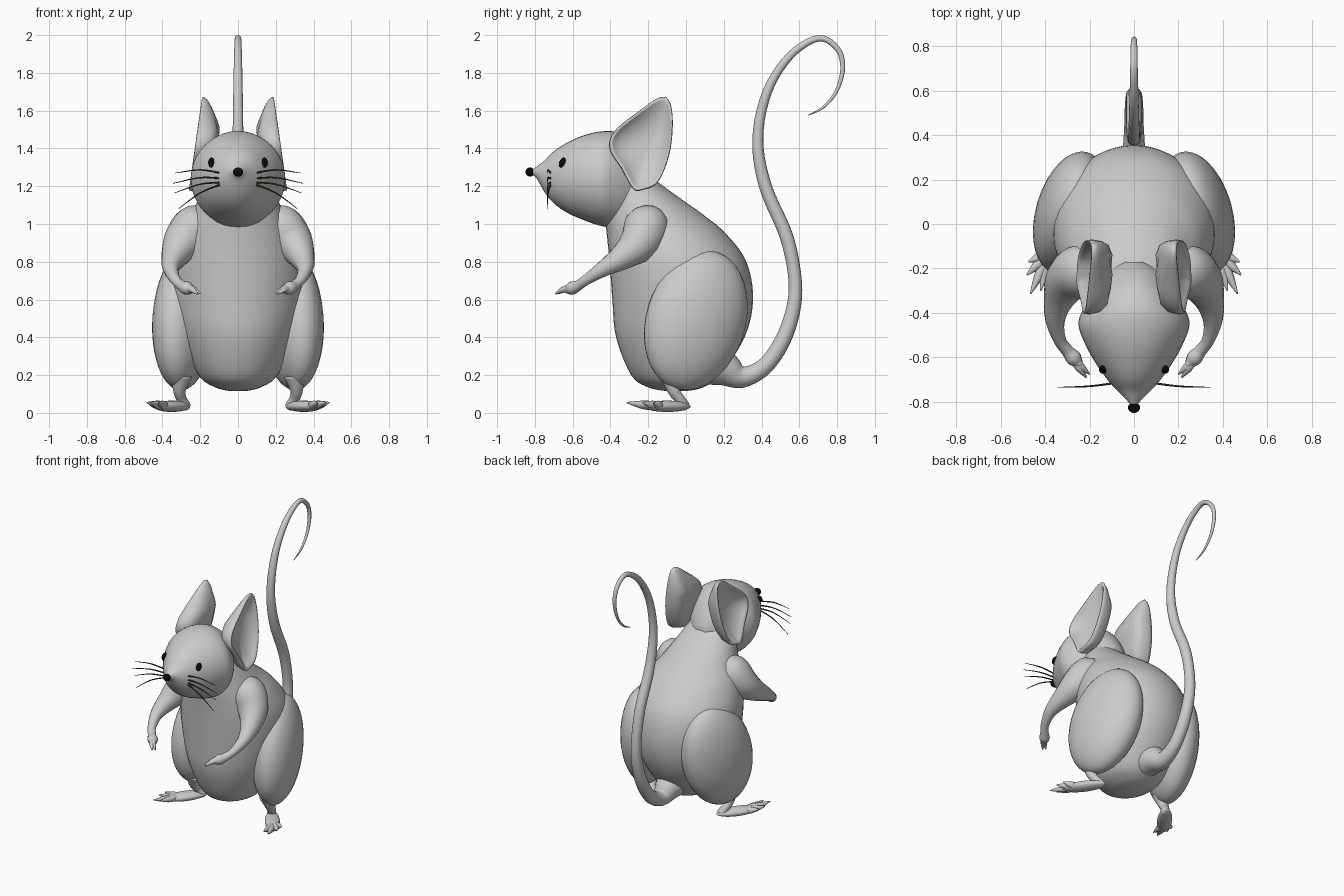
import bpy, bmesh
from math import sin, cos, pi, radians
from mathutils import Vector, Matrix, Euler

cube = bpy.data.objects.get("Cube")
if cube:
    bpy.data.objects.remove(cube)


def material(name, rgb):
    mat = bpy.data.materials.new(name)
    mat.use_nodes = True
    color = (*rgb, 1)
    mat.diffuse_color = color
    mat.node_tree.nodes["Principled BSDF"].inputs["Base Color"].default_value = color
    return mat


GREY = material("grey fur", (0.6, 0.6, 0.6))
BLACK = material("black", (0.003, 0.003, 0.003))
OLIVE = material("dark olive", (0.04, 0.035, 0.01))


def finish(name, bm, mat, mirror=False):
    """Turn a bmesh into a smooth object, optionally mirrored across x."""
    bmesh.ops.recalc_face_normals(bm, faces=bm.faces)
    mesh = bpy.data.meshes.new(name)
    bm.to_mesh(mesh)
    bm.free()
    mesh.materials.append(mat)
    mesh.shade_smooth()
    obj = bpy.data.objects.new(name, mesh)
    bpy.context.collection.objects.link(obj)
    if mirror:
        mod = obj.modifiers.new("Mirror", 'MIRROR')
        mod.use_mirror_merge = False
    return obj


def smooth_rows(rows, steps=5, closed=False):
    """Catmull-Rom interpolation through rows of numbers."""
    pts = [Vector(r) for r in rows]
    n = len(pts)

    def pick(i):
        return pts[i % n] if closed else pts[max(0, min(n - 1, i))]
    out = []
    for i in range(n if closed else n - 1):
        a, b, c, d = (pick(i + k) for k in (-1, 0, 1, 2))
        for s in range(steps):
            t = s / steps
            out.append(0.5 * (2 * b + (c - a) * t + (2 * a - 5 * b + 4 * c - d) * t ** 2
                              + (3 * b - a - 3 * c + d) * t ** 3))
    return out if closed else out + [pts[-1]]


def skin(bm, rings):
    """Bridge a list of equal closed rings and cap both ends."""
    loops = [[bm.verts.new(p) for p in ring] for ring in rings]
    n = len(loops[0])
    for a, b in zip(loops, loops[1:]):
        for i in range(n):
            j = (i + 1) % n
            bm.faces.new((a[i], a[j], b[j], b[i]))
    bm.faces.new(loops[0])
    bm.faces.new(loops[-1])


def loft(name, rows, along_y=False, sides=40):
    """Elliptical sections: (position, low edge, high edge, half width)."""
    rings = []
    for t, lo, hi, w in smooth_rows(rows):
        ring = []
        for k in range(sides):
            a = 2 * pi * k / sides
            v = (lo + hi) / 2 + (hi - lo) / 2 * sin(a)
            ring.append((w * cos(a), t, v) if along_y else (w * cos(a), v, t))
        rings.append(ring)
    bm = bmesh.new()
    skin(bm, rings)
    return finish(name, bm, GREY)


def tubes(name, paths, mat=GREY, mirror=True, sides=14):
    """Tapered tubes through (x, y, z, radius) points."""
    bm = bmesh.new()
    for path in paths:
        pts = smooth_rows(path)
        rings = []
        side = None
        for i, p in enumerate(pts):
            d = (pts[min(i + 1, len(pts) - 1)] - pts[max(i - 1, 0)]).to_3d().normalized()
            if side is None:
                side = d.orthogonal()
            side = (side - d * side.dot(d)).normalized()
            up = d.cross(side)
            rings.append([p.to_3d() + p[3] * (side * cos(2 * pi * k / sides) + up * sin(2 * pi * k / sides))
                          for k in range(sides)])
        skin(bm, rings)
    return finish(name, bm, mat, mirror)


def ellipsoid(name, center, radii, mat=GREY, mirror=True, tilt=0, turn=0):
    """Ellipsoid tilted about x, then turned about z."""
    bm = bmesh.new()
    m = (Matrix.Translation(center) @ Euler((radians(tilt), 0, radians(turn))).to_matrix().to_4x4()
         @ Matrix.Diagonal((*radii, 1)))
    bmesh.ops.create_uvsphere(bm, u_segments=32, v_segments=20, radius=1, matrix=m)
    return finish(name, bm, mat, mirror)


# Torso and head
loft("body", [(.115, -.1, 0, .04), (.135, -.2, .09, .12), (.2, -.29, .18, .21),
              (.4, -.37, .31, .305), (.6, -.39, .355, .355), (.8, -.405, .32, .36),
              (.95, -.42, .21, .31), (1.05, -.43, .09, .25), (1.15, -.42, -.05, .2),
              (1.25, -.4, -.18, .15), (1.33, -.4, -.22, .12)])
loft("head", [(-.82, 1.265, 1.285, .01), (-.79, 1.24, 1.305, .035), (-.75, 1.17, 1.335, .075),
              (-.7, 1.11, 1.385, .12), (-.63, 1.06, 1.43, .17), (-.54, 1.02, 1.47, .22),
              (-.45, .99, 1.49, .25), (-.37, .98, 1.487, .222), (-.28, 1, 1.44, .165),
              (-.21, 1.08, 1.35, .11), (-.17, 1.17, 1.27, .04)], along_y=True)

# Cupped ears, opening to the sides and thinning towards the tip
rim = smooth_rows([(-.405, 1.4), (-.38, 1.49), (-.26, 1.59), (-.14, 1.67), (-.085, 1.645),
                   (-.07, 1.52), (-.09, 1.36), (-.15, 1.22), (-.23, 1.18), (-.28, 1.185),
                   (-.34, 1.29)], closed=True)
middle = Vector((-.2, 1.42))
layers = [(.1, -.12), (.5, -.115), (.8, -.1), (.94, -.07), (1, -.025), (.985, 0), (.94, .002),
          (.89, -.012), (.75, -.035), (.45, -.06), (.05, -.065)]
bm = bmesh.new()
rings = []
for scale, depth in layers:
    flat = [middle + (p - middle) * scale for p in rim]
    rings.append([(.255 - .14 * (p.y - 1.2) + depth * min(1, 4 * (1.76 - p.y)), p.x, p.y) for p in flat])
skin(bm, rings)
finish("ears", bm, GREY, mirror=True)

# Face details
ellipsoid("eyes", (.14, -.655, 1.325), (.018, .016, .028), BLACK, tilt=-25)
ellipsoid("nose", (0, -.826, 1.275), (.027, .024, .024), BLACK, mirror=False)
tubes("whiskers", [[(.08, -.715, z, .005), (.2, -.73, (z + end) / 2 + .018, .004), (x, -.735, end, .0015)]
                   for z, x, end in [(1.267, .33, 1.27), (1.24, .345, 1.215),
                                     (1.22, .335, 1.165), (1.213, .315, 1.08)]],
      mat=OLIVE, sides=6)

# Arms and fingers
tubes("arms", [[(.15, -.19, 1.04, .07), (.22, -.205, .99, .12), (.29, -.245, .905, .108),
                (.335, -.33, .83, .073), (.355, -.43, .768, .045), (.335, -.52, .71, .029),
                (.3, -.57, .675, .028), (.27, -.605, .66, .035), (.24, -.64, .65, .015)]])
tubes("fingers", [[(.275, -.6, .66, .02), ((.275 + x) / 2, (y - .6) / 2 - .005, (z + .66) / 2 + .008, .017),
                   (x, y, z, .004)]
                  for x, y, z in [(.2, -.675, .632), (.215, -.69, .63), (.222, -.645, .65)]],
      sides=8)

# Hind legs, feet and toes
ellipsoid("thighs", (.287, .052, .49), (.155, .27, .38), tilt=-18, turn=16)
tubes("shins", [[(.3, -.08, .2, .06), (.31, -.065, .12, .034), (.3, -.035, .075, .028),
                 (.28, -.01, .035, .03), (.275, 0, .02, .012)]])
ellipsoid("feet", (.35, -.1, .035), (.05, .15, .03), turn=36)
tubes("toes", [[(.38, -.13, .035, .022), ((.38 + x) / 2, (y - .13) / 2, .042, .023), (x, y, .055, .003)]
               for x, y in [(.475, -.17), (.482, -.23), (.466, -.315), (.42, -.3)]], sides=8)

# Tail, curling up behind the back
tubes("tail", [[(0, y, z, r) for y, z, r in [
    (.08, .28, .13), (.2, .235, .095), (.3, .19, .057), (.42, .25, .045), (.515, .39, .042),
    (.57, .56, .038), (.576, .72, .035), (.53, .94, .036), (.42, 1.2, .034), (.38, 1.45, .029),
    (.43, 1.7, .025), (.55, 1.89, .021), (.7, 1.983, .017), (.8, 1.93, .015), (.83, 1.83, .013),
    (.8, 1.71, .01), (.73, 1.62, .007), (.645, 1.575, .002)]]], mirror=False, sides=16)
